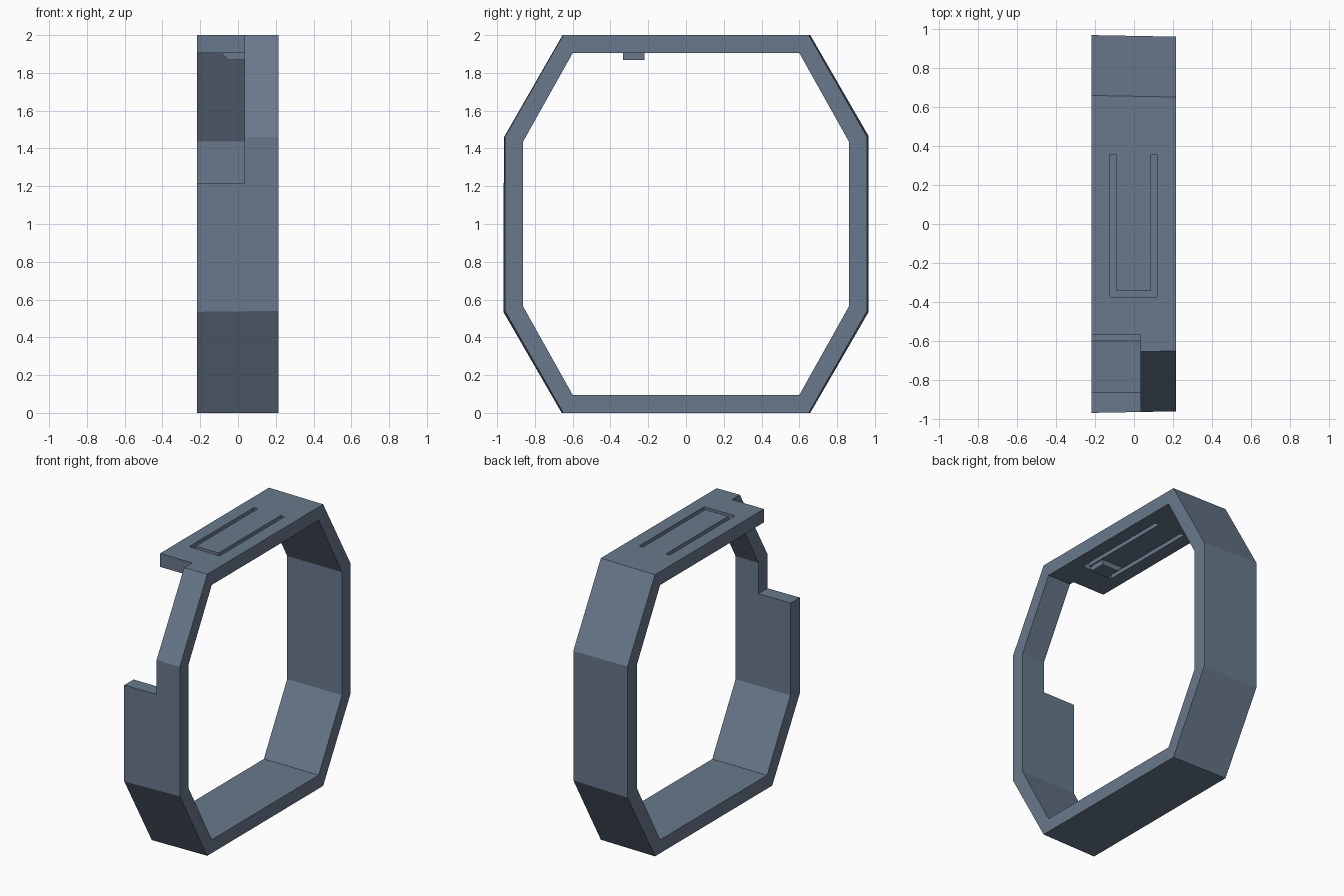
import bpy, bmesh

cube = bpy.data.objects.get("Cube")
if cube:
    bpy.data.objects.remove(cube, do_unlink=True)

slate = bpy.data.materials.new("slate blue")
slate.use_nodes = True
COLOUR = (0.14, 0.19, 0.26, 1)
slate.diffuse_color = COLOUR
slate.node_tree.nodes["Principled BSDF"].inputs["Base Color"].default_value = COLOUR

X0, X1 = -0.217, 0.214


def make_object(name, bm):
    bmesh.ops.recalc_face_normals(bm, faces=bm.faces)
    mesh = bpy.data.meshes.new(name)
    bm.to_mesh(mesh)
    bm.free()
    mesh.materials.append(slate)
    obj = bpy.data.objects.new(name, mesh)
    bpy.context.collection.objects.link(obj)
    return obj


def octagon(bm, x, flat_y, side_y, top, shoulder):
    """Octagonal loop in the YZ plane, mirrored about y = 0 and z = 1."""
    quarter = [(flat_y, top - 1), (side_y, shoulder - 1)]
    half = quarter + [(y, -z) for y, z in reversed(quarter)]
    loop = half + [(-y, z) for y, z in reversed(half)]
    return [bm.verts.new((x, y, z + 1)) for y, z in loop]


def prism(name, points, low, high, axis):
    """Extrude a 2D outline along z (points are x, y) or y (points are x, z)."""
    place = (lambda u, v, w: (u, v, w)) if axis == "z" else (lambda u, v, w: (u, w, v))
    bm = bmesh.new()
    a = [bm.verts.new(place(u, v, low)) for u, v in points]
    b = [bm.verts.new(place(u, v, high)) for u, v in points]
    bm.faces.new(a)
    bm.faces.new(b)
    for i in range(len(a)):
        j = (i + 1) % len(a)
        bm.faces.new((a[i], a[j], b[j], b[i]))
    return make_object(name, bm)


def cut(target, cutter):
    mod = target.modifiers.new("cut", "BOOLEAN")
    mod.operation = "DIFFERENCE"
    mod.solver = "EXACT"
    mod.object = cutter
    bpy.context.view_layer.objects.active = target
    bpy.ops.object.modifier_apply(modifier=mod.name)
    bpy.data.objects.remove(cutter, do_unlink=True)


# Octagonal band, very slightly tapered on the outside
bm = bmesh.new()
loops = [
    octagon(bm, X0, 0.658, 0.967, 2.0, 1.465),
    octagon(bm, X1, 0.65, 0.959, 2.0, 1.46),
    octagon(bm, X1, 0.6, 0.862, 1.905, 1.437),
    octagon(bm, X0, 0.6, 0.862, 1.905, 1.437),
]
for a, b in zip(loops, loops[1:] + loops[:1]):
    for i in range(8):
        j = (i + 1) % 8
        bm.faces.new((a[i], a[j], b[j], b[i]))
band = make_object("octagonal_band", bm)

# Front corner notch
notch = [(X0 - 0.1, -1.1), (0.034, -1.1), (0.034, -0.565), (X0 - 0.1, -0.565)]
cut(band, prism("notch_cutter", notch, 1.218, 2.1, "z"))

# U-shaped slot that frees the spring tab
slot = [(-0.123, 0.355), (-0.123, -0.373), (0.118, -0.373), (0.118, 0.355),
        (0.088, 0.355), (0.088, -0.343), (-0.093, -0.343), (-0.093, 0.355)]
cut(band, prism("slot_cutter", slot, 1.8, 2.1, "z"))

# Ramped catch under the spring tab
catch = [(-0.09, 1.908), (-0.052, 1.868), (0.078, 1.868), (0.078, 1.908)]
prism("spring_tab_catch", catch, -0.333, -0.22, "y")
